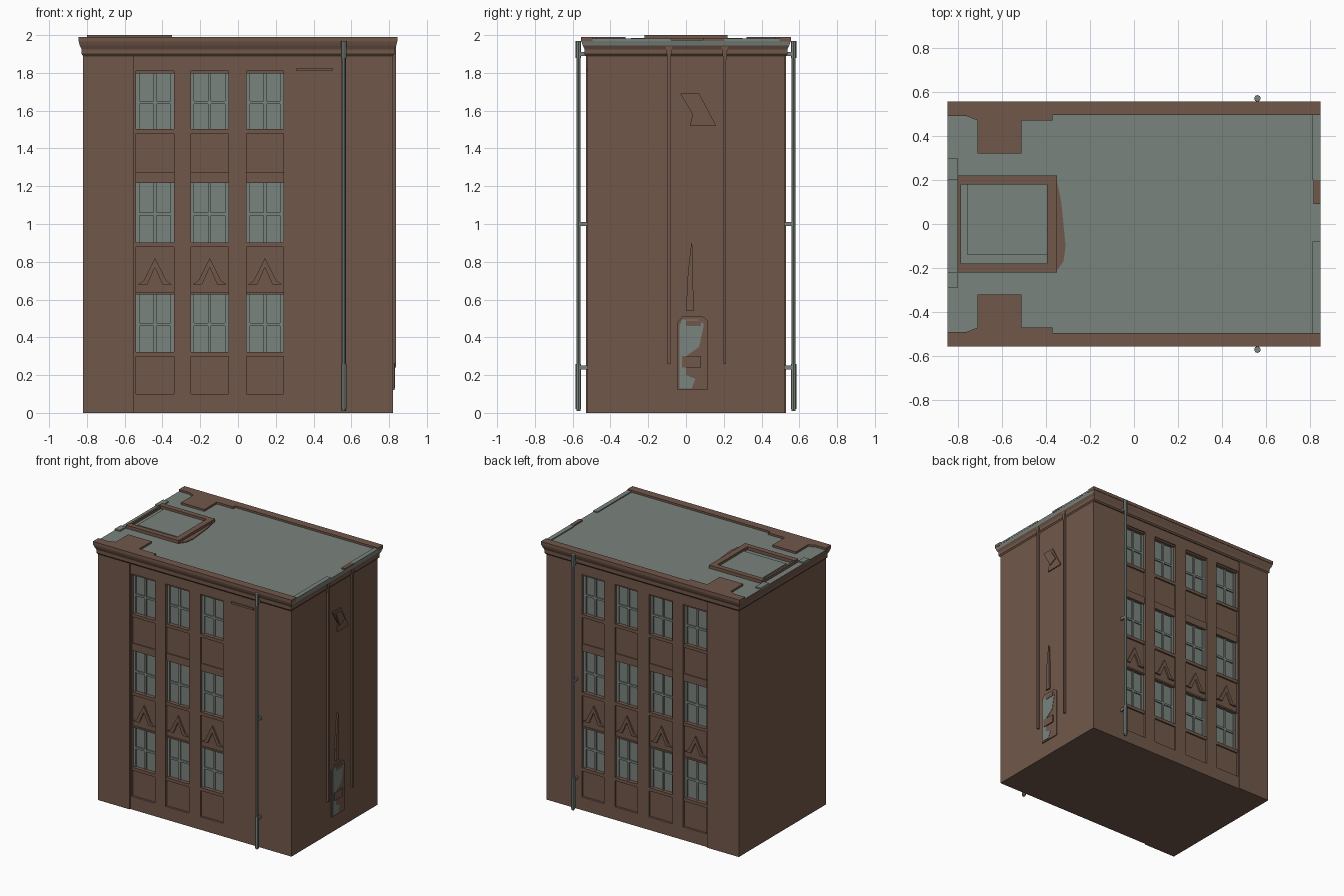
import bpy
import bmesh
from mathutils import Vector

if "Cube" in bpy.data.objects:
    bpy.data.objects.remove(bpy.data.objects["Cube"], do_unlink=True)


def material(name, rgb):
    m = bpy.data.materials.new(name)
    m.use_nodes = True
    m.diffuse_color = (*rgb, 1)
    bsdf = m.node_tree.nodes["Principled BSDF"]
    bsdf.inputs["Base Color"].default_value = (*rgb, 1)
    bsdf.inputs["Roughness"].default_value = 0.9
    return m


BROWN = material("brown brick", (0.165, 0.097, 0.068))
GREY = material("grey slate", (0.195, 0.228, 0.205))


def finish(name, bm, *mats):
    bmesh.ops.recalc_face_normals(bm, faces=bm.faces[:])
    mesh = bpy.data.meshes.new(name)
    bm.to_mesh(mesh)
    bm.free()
    for m in mats:
        mesh.materials.append(m)
    ob = bpy.data.objects.new(name, mesh)
    bpy.context.collection.objects.link(ob)
    return ob


def add_box(bm, x0, x1, y0, y1, z0, z1):
    verts = bmesh.ops.create_cube(bm, size=1)["verts"]
    for v in verts:
        v.co = Vector((x0 + (v.co.x + 0.5) * (x1 - x0),
                       y0 + (v.co.y + 0.5) * (y1 - y0),
                       z0 + (v.co.z + 0.5) * (z1 - z0)))


def boxes(name, mat, items):
    bm = bmesh.new()
    for b in items:
        add_box(bm, *b)
    return finish(name, bm, mat)


def add_prism(bm, pts, axis, a, b):
    """Extrude a 2D outline along one axis from a to b."""
    def place(p, t):
        c = list(p)
        c.insert(axis, t)
        return bm.verts.new(c)
    lo, hi = [place(p, a) for p in pts], [place(p, b) for p in pts]
    bm.faces.new(lo)
    bm.faces.new(hi)
    for i in range(len(pts)):
        j = (i + 1) % len(pts)
        bm.faces.new((lo[i], lo[j], hi[j], hi[i]))


def prism(name, mat, pts, axis, a, b):
    bm = bmesh.new()
    add_prism(bm, pts, axis, a, b)
    return finish(name, bm, mat)


# Core of the building
boxes("building_core", BROWN, [(-0.82, 0.82, -0.48, 0.48, 0, 1.9)])

ROWS = [(0.31, 0.64), (0.89, 1.23), (1.49, 1.81)]
BASE, TOP = 0.10, 1.81
ARROW = [(0, 0.82), (0.06, 0.70), (0.09, 0.68), (0.04, 0.68),
         (0, 0.77), (-0.04, 0.68), (-0.09, 0.68), (-0.06, 0.70)]


def facade(label, side, columns):
    """Pilastered wall with recessed window bays; side is -1 front, 1 back."""
    def slab(x0, x1, d0, d1, z0, z1):
        return (x0, x1, *sorted((side * d0, side * d1)), z0, z1)

    # Corner pier, plinth, lintel band and the piers between bays
    wall = [slab(-0.82, -0.55, 0.48, 0.53, 0, 1.9),
            slab(-0.55, 0.82, 0.48, 0.522, 0, BASE),
            slab(-0.55, 0.82, 0.48, 0.522, TOP, 1.9)]
    edge = -0.55
    for x0, x1 in columns:
        wall.append(slab(edge, x0, 0.48, 0.522, BASE, TOP))
        edge = x1
    wall.append(slab(edge, 0.82, 0.48, 0.522, BASE, TOP))
    boxes(label + "_wall", BROWN, wall)

    spandrels, glass, bars, sills = [], [], [], []
    arrows = bmesh.new()
    for x0, x1 in columns:
        mid = (x0 + x1) / 2
        bottom = BASE
        for z0, z1 in ROWS:
            spandrels.append(slab(x0, x1, 0.48, 0.506, bottom, z0))
            bottom = z1
            glass.append(slab(x0, x1, 0.48, 0.488, z0, z1))
            sills.append(slab(x0, x1, 0.48, 0.518, z0 - 0.012, z0 + 0.012))
            sills.append(slab(x0, x1, 0.48, 0.514, z1 - 0.012, z1))
            h = z0 + 0.48 * (z1 - z0)
            bars.append(slab(mid - 0.008, mid + 0.008, 0.48, 0.497, z0, z1))
            bars.append(slab(x0, x1, 0.48, 0.497, h - 0.008, h + 0.008))
            for e in (x0 + 0.009, x1 - 0.009):
                bars.append(slab(e - 0.009, e + 0.009, 0.48, 0.499, z0, z1))
        # Ledge beneath the top spandrel
        sills.append(slab(x0, x1, 0.48, 0.514, 1.23, 1.275))
        add_prism(arrows, [(mid + x, z) for x, z in ARROW], 1,
                  side * 0.5, side * 0.518)
    boxes(label + "_spandrels", BROWN, spandrels)
    boxes(label + "_window_glass", GREY, glass)
    boxes(label + "_window_bars", GREY, bars)
    boxes(label + "_window_sills", BROWN, sills)
    finish(label + "_chevrons", arrows, BROWN)

    # Downpipe with a hopper at the top and a collar low down
    bm = bmesh.new()
    for z0, z1, r in ((0.01, 1.96, 0.011), (1.88, 1.97, 0.015),
                      (0.02, 0.26, 0.015)):
        res = bmesh.ops.create_cone(bm, cap_ends=True, segments=8, radius1=r,
                                    radius2=r, depth=z1 - z0)
        bmesh.ops.translate(bm, verts=res["verts"],
                            vec=(0.56, side * 0.57, (z0 + z1) / 2))
    for z in (0.24, 1.0, 1.9):
        add_box(bm, *slab(0.553, 0.567, 0.52, 0.57, z - 0.01, z + 0.01))
    finish(label + "_downpipe", bm, GREY)


BAYS = [(-0.54, -0.34), (-0.25, -0.05), (0.045, 0.24)]
facade("front", -1, BAYS)
facade("back", 1, BAYS + [(0.33, 0.52)])
boxes("front_lintel_strip", BROWN, [(0.31, 0.50, -0.53, -0.52, 1.81, 1.825)])

# Cornice lofted from rectangular rings, capped by the roof
bm = bmesh.new()
rings = []
for hx, hy, z in ((0.82, 0.53, 1.89), (0.828, 0.537, 1.90),
                  (0.828, 0.537, 1.925), (0.838, 0.547, 1.945),
                  (0.845, 0.556, 1.975)):
    rings.append([bm.verts.new((sx * hx, sy * hy, z))
                  for sx, sy in ((-1, -1), (1, -1), (1, 1), (-1, 1))])
for a, b in zip(rings, rings[1:]):
    for i in range(4):
        j = (i + 1) % 4
        bm.faces.new((a[i], a[j], b[j], b[i]))
bm.faces.new(rings[0])
bm.faces.new(rings[-1])
cornice = finish("cornice_and_roof", bm, BROWN, GREY)
for p in cornice.data.polygons:
    end_gutter = p.normal.x > 0.5 and p.center.z > 1.95
    if p.normal.z > 0.9 or end_gutter:
        p.material_index = 1

# Parapets along the long sides with a chimney stub on each
for label, s in (("front", -1), ("back", 1)):
    outline = [(-0.845, 0.556), (0.845, 0.556), (0.845, 0.495),
               (-0.37, 0.495), (-0.37, 0.47), (-0.51, 0.47), (-0.51, 0.32),
               (-0.71, 0.32), (-0.71, 0.47), (-0.76, 0.49), (-0.845, 0.49)]
    prism(label + "_parapet", BROWN, [(x, s * y) for x, y in outline],
          2, 1.965, 1.99)

# Square roof hatch frame and its sloped debris
boxes("roof_hatch_frame", BROWN, [
    (-0.80, -0.35, 0.18, 0.22, 1.97, 2.0),
    (-0.80, -0.35, -0.22, -0.18, 1.97, 2.0),
    (-0.395, -0.35, -0.18, 0.18, 1.97, 2.0),
    (-0.80, -0.785, -0.18, 0.18, 1.97, 1.995)])
boxes("roof_hatch_panel", GREY, [(-0.755, -0.395, -0.14, 0.18, 1.97, 1.982)])
prism("roof_hatch_flashing", BROWN,
      [(-0.35, 0.2), (-0.33, 0.1), (-0.31, -0.1), (-0.32, -0.17),
       (-0.35, -0.21)], 2, 1.97, 1.981)
boxes("roof_end_kerbs", GREY, [
    (-0.845, -0.80, 0.2, 0.3, 1.97, 1.985),
    (-0.845, -0.80, -0.29, -0.22, 1.97, 1.985),
    (0.81, 0.845, 0.2, 0.5, 1.97, 1.983),
    (0.81, 0.845, -0.5, -0.08, 1.97, 1.983)])
boxes("roof_end_notch", BROWN, [(0.815, 0.845, 0.09, 0.2, 1.97, 1.985)])

# Thin ribs with flared heads on the left end wall
for i, y in enumerate((-0.09, 0.205)):
    prism("end_wall_rib_%d" % (i + 1), BROWN,
          [(y - 0.007, 0.26), (y + 0.007, 0.26), (y + 0.007, 1.86),
           (y + 0.018, 1.95), (y - 0.018, 1.95), (y - 0.007, 1.86)],
          0, 0.815, 0.836)

# Slanted plaque and spike on the left end wall
prism("end_wall_plaque", BROWN,
      [(-0.03, 1.69), (0.07, 1.69), (0.16, 1.52), (0.02, 1.52),
       (0.035, 1.58)], 0, 0.815, 0.828)
prism("end_wall_plaque_centre", BROWN,
      [(0.0, 1.67), (0.06, 1.67), (0.11, 1.59), (0.05, 1.56)],
      0, 0.82, 0.834)
prism("end_wall_spike", BROWN,
      [(0.0, 0.54), (0.04, 0.54), (0.035, 0.88), (0.028, 0.90),
       (0.01, 0.74)], 0, 0.815, 0.832)

# End door: brown surround, grey leaf, brown panels
prism("end_door_surround", BROWN,
      [(-0.045, 0.12), (0.115, 0.12), (0.115, 0.49), (0.09, 0.51),
       (-0.02, 0.51), (-0.045, 0.48)], 0, 0.815, 0.828)
prism("end_door_leaf", GREY,
      [(-0.035, 0.13), (0.03, 0.13), (0.05, 0.18), (0.0, 0.2), (0.0, 0.3),
       (0.07, 0.35), (0.095, 0.47), (0.06, 0.495), (-0.02, 0.495),
       (-0.035, 0.46)], 0, 0.826, 0.831)
boxes("end_door_panels", BROWN, [
    (0.828, 0.836, -0.02, 0.08, 0.24, 0.30),
    (0.828, 0.834, 0.0, 0.08, 0.46, 0.49)])
